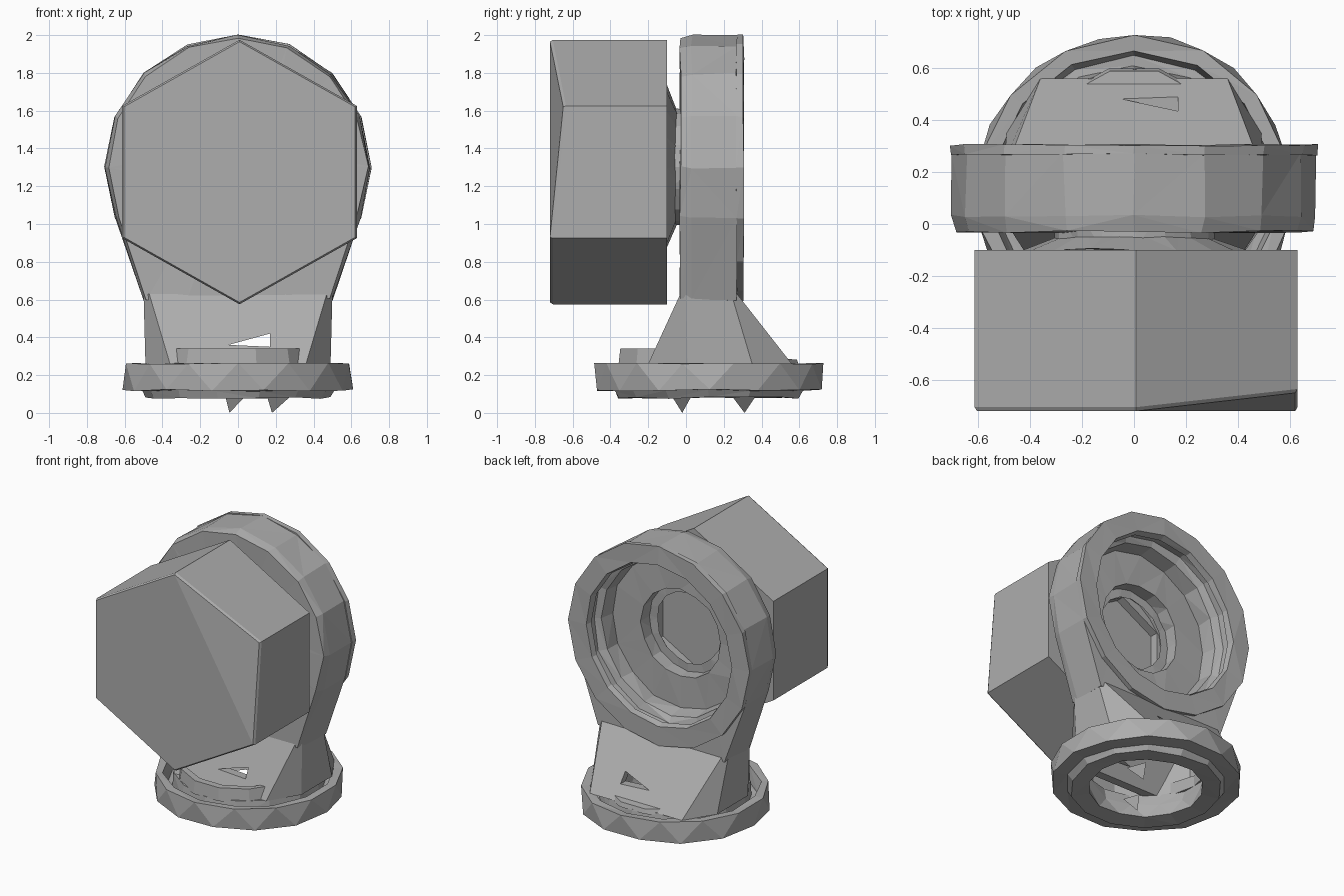
import bpy, bmesh, math, random
from mathutils import Vector

random.seed(4)
if "Cube" in bpy.data.objects:
    bpy.data.objects.remove(bpy.data.objects["Cube"])

grey = bpy.data.materials.new("cast grey")
grey.use_nodes = True
grey.diffuse_color = (0.42, 0.42, 0.42, 1)
grey.node_tree.nodes["Principled BSDF"].inputs["Base Color"].default_value = (0.42, 0.42, 0.42, 1)


def finish(name, bm):
    bmesh.ops.recalc_face_normals(bm, faces=bm.faces)
    mesh = bpy.data.meshes.new(name)
    bm.to_mesh(mesh)
    bm.free()
    mesh.materials.append(grey)
    obj = bpy.data.objects.new(name, mesh)
    bpy.context.collection.objects.link(obj)
    return obj


def loft(name, rings, closed=False, caps=False, wobble=0.0):
    """Skin a sequence of rings that all have the same point count."""
    bm = bmesh.new()
    loops = [[bm.verts.new(Vector(p) + Vector([random.uniform(-wobble, wobble) for _ in p]))
              for p in ring] for ring in rings]
    pairs = list(zip(loops, loops[1:]))
    if closed:
        pairs.append((loops[-1], loops[0]))
    for a, b in pairs:
        for i in range(len(a)):
            j = (i + 1) % len(a)
            bm.faces.new((a[i], a[j], b[j], b[i]))
    if caps:
        bm.faces.new(loops[0])
        bm.faces.new(loops[-1])
    if wobble:
        bmesh.ops.triangulate(bm, faces=bm.faces)
    return finish(name, bm)


def upright(r, y, n, z=1.3, keyhole=False):
    """Ring facing front; a keyhole ring drops its lower points onto the neck."""
    ring = []
    for i in range(n):
        a = 2 * math.pi * i / n
        x, h = r * math.sin(a), z - r * math.cos(a)
        if keyhole and h < z - 0.6 * r:
            h = 0.6
        ring.append((x, y, h))
    return ring


def level(rx, ry, z, n, turn=0.0):
    """Horizontal ring on the base axis, turned by a share of one side."""
    angles = [2 * math.pi * (i + turn) / n for i in range(n)]
    return [(rx * math.cos(a), 0.12 + ry * math.sin(a), z) for a in angles]


def section(wide, narrow, shallow, deep, y, z):
    """Eight-sided neck section, symmetrical about both axes."""
    quarter = [(wide, shallow), (narrow, deep)]
    half = quarter + [(-px, py) for px, py in reversed(quarter)]
    return [(px, y + py, z) for px, py in half + [(-px, -py) for px, py in half]]


# Hexagonal head with a pocket in the back
head_rings = [upright(r, y, 6, 1.275) for r, y in
              ((0.69, -0.72), (0.7, -0.705), (0.7, -0.1), (0.32, -0.1), (0.32, -0.16))]
head_rings = [[(x * 1.025 + 0.008, y, z) for x, y, z in ring] for ring in head_rings]
# Its upper left front corner is worn back
for ring, y in ((head_rings[0], -0.65), (head_rings[1], -0.635)):
    x, _, z = ring[2]
    ring[2] = (x, y, z)
head = loft("hex_head", head_rings, caps=True)
bm = bmesh.new()
bm.from_mesh(head.data)
front = [f for f in bm.faces if len(f.verts) == 6 and f.calc_center_median().y < -0.5]
for f in front:
    corner = max(f.verts, key=lambda v: v.co.y)
    ends = [e.other_vert(corner) for e in corner.link_edges if e in f.edges]
    bmesh.utils.face_split(f, ends[0], ends[1])
bm.to_mesh(head.data)
bm.free()

# Round body with stepped back recess, central hole and a boss widening to the head
N = 16
body = [upright(r, y, N) for r, y in
        ((0.43, -0.1), (0.31, -0.1), (0.31, 0.06), (0.53, 0.06), (0.54, 0.17),
         (0.59, 0.19), (0.59, 0.27))]
body += [upright(0.7, 0.27, N, keyhole=True), upright(0.7, 0.03, N, keyhole=True),
         upright(0.685, -0.03, N, keyhole=True), upright(0.25, -0.03, N)]
loft("round_body", body, closed=True, wobble=0.006)

# Thin rim around the back opening
rim = [upright(r, y, N) for r, y in ((0.56, 0.26), (0.705, 0.268), (0.705, 0.305), (0.57, 0.305))]
loft("back_rim", rim, closed=True, wobble=0.004)

# Hollow neck, nearly rectangular under the body and octagonal at the flange
neck = loft("neck", [section(0.49, 0.36, 0.17, 0.38, 0.18, 0.26),
                     section(0.5, 0.47, 0.12, 0.15, 0.12, 0.63),
                     section(0.44, 0.41, 0.08, 0.1, 0.12, 0.62),
                     section(0.43, 0.31, 0.14, 0.32, 0.18, 0.26)], closed=True)

# Small triangular break through the neck
break_cutter = loft("break_cutter", [[(-0.05, y, 0.36), (0.17, y, 0.35), (0.17, y, 0.42)]
                                     for y in (-0.8, 1.0)], caps=True)
break_cutter.hide_render = True
break_cutter.hide_set(True)
cut = neck.modifiers.new("break", "BOOLEAN")
cut.operation = "DIFFERENCE"
cut.solver = "EXACT"
cut.object = break_cutter

# Base flange with zigzag sides, a groove on top and a lower lip, open underneath
flange = [level(r, r, z, 14, turn) for r, z, turn in
          ((0.37, 0.09, 0), (0.49, 0.08, 0), (0.51, 0.12, 0), (0.61, 0.12, 0),
           (0.605, 0.26, 0.5), (0.55, 0.26, 0.5), (0.53, 0.17, 0.5), (0.49, 0.17, 0.5),
           (0.48, 0.26, 0.5), (0.41, 0.26, 0.5), (0.39, 0.18, 0.5))]
loft("base_flange", flange, closed=True, wobble=0.006)

# Low collar in front of and behind the neck, higher at the front
collar = [level(rx, ry, z, 14) for rx, ry, z in
          ((0.44, 0.49, 0.25), (0.42, 0.48, 0.34), (0.4, 0.43, 0.34), (0.4, 0.43, 0.25))]
collar = [[(x, y, z - max(0, y) * 0.1 if z > 0.3 else z) for x, y, z in ring] for ring in collar]
loft("flange_collar", collar, closed=True)

# Ragged tabs hanging below the flange
for name, x, y, w in (("tab_front", -0.02, -0.02, 0.05), ("tab_back", 0.21, 0.31, 0.06)):
    bm = bmesh.new()
    top = [bm.verts.new(p) for p in ((x - w, y - w, 0.1), (x + w, y - w, 0.08), (x, y + w, 0.09))]
    tip = bm.verts.new((x - w / 2, y, 0))
    bm.faces.new(top)
    for i in range(3):
        bm.faces.new((top[i], top[(i + 1) % 3], tip))
    finish(name, bm)
